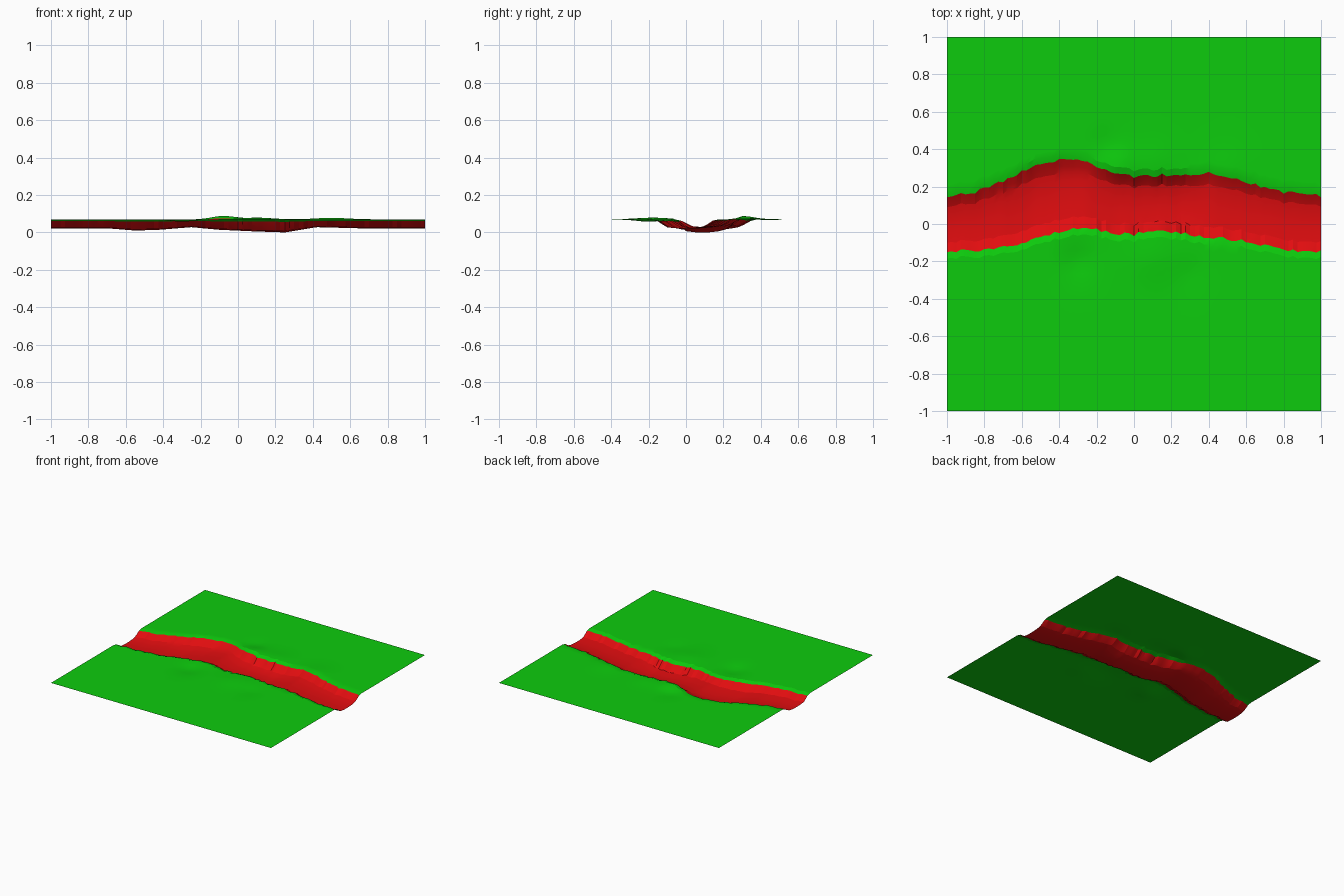
import bpy, math, random

random.seed(4)
if "Cube" in bpy.data.objects:
    bpy.data.objects.remove(bpy.data.objects["Cube"], do_unlink=True)

GROUND = 0.07


def material(name, rgb):
    m = bpy.data.materials.new(name)
    m.use_nodes = True
    m.diffuse_color = (*rgb, 1)
    m.node_tree.nodes["Principled BSDF"].inputs["Base Color"].default_value = (*rgb, 1)
    return m


def curve(points, x):
    """Smoothly eased interpolation through (x, value) pairs."""
    for (x0, a), (x1, b) in zip(points, points[1:]):
        if x <= x1:
            t = (x - x0) / (x1 - x0)
            return a + (b - a) * t
    return points[-1][1]


# Bank lines and bed height along the channel
back_bank = [(-1, .15), (-.85, .17), (-.7, .23), (-.6, .28), (-.5, .32), (-.4, .345),
             (-.3, .35), (-.2, .31), (-.1, .27), (0, .25), (.2, .265), (.4, .27),
             (.5, .25), (.65, .21), (.8, .17), (1, .15)]
front_bank = [(-1, -.145), (-.8, -.14), (-.6, -.11), (-.5, -.07), (-.4, -.04), (-.25, -.02),
              (-.1, -.05), (0, -.055), (.14, -.03), (.25, -.05), (.4, -.07), (.6, -.09),
              (.75, -.13), (.9, -.15), (1, -.148)]
bed_height = [(-1, .022), (-.7, .022), (-.55, .01), (-.42, .014), (-.25, .028), (-.1, .014),
              (.1, .005), (.25, 0), (.42, .028), (.65, .022), (1, .022)]

# Gentle mounds and hollows: x, y, radius, height
mounds = [(-.08, .3, .1, .018), (.12, .33, .1, .007), (.5, .28, .12, .008), (-.3, -.2, .09, -.013),
          (.1, -.18, .12, .009), (.3, -.27, .08, -.005), (-.15, .42, .08, -.006)]


def ground(x, y):
    return GROUND + sum(h * math.exp(-((x - a) ** 2 + (y - b) ** 2) / r ** 2)
                        for a, b, r, h in mounds)


# Cross-section: fraction across the channel, share of wall height above the bed
section = [(0, .8), (.08, .45), (.17, .1), (.35, 0), (.55, .0), (.7, .07),
           (.82, .2), (.9, .45), (1, .85)]
# Share of the distance from the lip to the outer edge
meadow = [0, .04, .08, .12, .17, .22, .28, .35, .45, .6, 1]
LIP = .035
COLUMNS = 80

verts, faces, slots = [], [], []
for i in range(COLUMNS + 1):
    x = -1 + 2 * i / COLUMNS
    lo, hi = curve(front_bank, x), curve(back_bank, x)
    bed = curve(bed_height, x)
    # uneven painted edge
    lo += random.uniform(-.009, .009)
    hi += random.uniform(-.009, .009)
    column = []
    for s in reversed(meadow):
        y = (lo - LIP) * (1 - s) - s
        column.append((x, y, ground(x, y)))
    for t, share in section:
        y = lo + (hi - lo) * t
        column.append((x, y, bed + (ground(x, y) - bed) * share))
    for s in meadow:
        y = (hi + LIP) * (1 - s) + s
        column.append((x, y, ground(x, y)))
    verts += column

rows = len(verts) // (COLUMNS + 1)
first = len(meadow)
last = first + len(section) - 1
for i in range(COLUMNS):
    for j in range(rows - 1):
        a = i * rows + j
        faces.append((a, a + rows, a + rows + 1, a + 1))
        slots.append(1 if first <= j < last else 0)

# Land sheet with the channel running through it
mesh = bpy.data.meshes.new("land_with_channel")
mesh.from_pydata(verts, [], faces)
mesh.materials.append(material("grass_green", (.004, .6, .004)))
mesh.materials.append(material("channel_red", (.75, .004, .005)))
mesh.polygons.foreach_set("material_index", slots)
mesh.update()
land = bpy.data.objects.new("land_with_channel", mesh)
bpy.context.collection.objects.link(land)
bpy.context.view_layer.objects.active = land
land.select_set(True)
bpy.ops.object.shade_smooth_by_angle(angle=math.radians(15))
